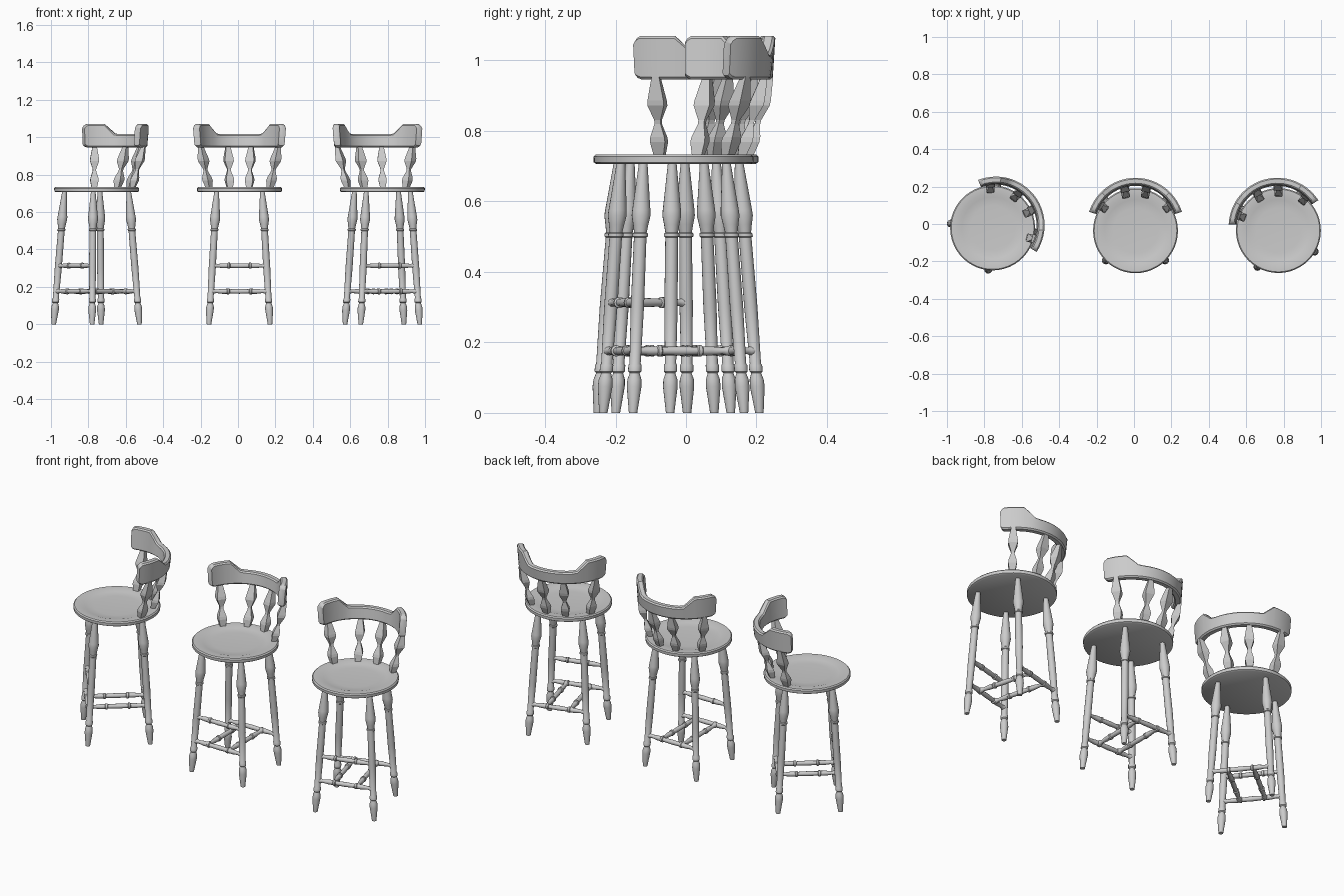
import bpy, bmesh
from math import sin, cos, pi, radians
from mathutils import Vector, Matrix

if "Cube" in bpy.data.objects:
    bpy.data.objects.remove(bpy.data.objects["Cube"])

TOP, FOOT = Vector((.122, .122, .712)), Vector((.163, .163, 0))


def add_object(name, bm, parent_matrix, smooth=True):
    bmesh.ops.recalc_face_normals(bm, faces=bm.faces)
    me = bpy.data.meshes.new(name)
    bm.to_mesh(me)
    bm.free()
    ob = bpy.data.objects.new(name, me)
    bpy.context.collection.objects.link(ob)
    ob.matrix_world = parent_matrix
    if smooth:
        bpy.ops.object.select_all(action='DESELECT')
        ob.select_set(True)
        bpy.context.view_layer.objects.active = ob
        bpy.ops.object.shade_smooth_by_angle(angle=radians(35))
    return ob


def skin(bm, rings):
    """Bridge closed rings of points and cap both ends."""
    vs = [[bm.verts.new(p) for p in r] for r in rings]
    n = len(vs[0])
    for a, b in zip(vs, vs[1:]):
        for i in range(n):
            bm.faces.new((a[i], a[(i + 1) % n], b[(i + 1) % n], b[i]))
    bm.faces.new(vs[0][::-1])
    bm.faces.new(vs[-1])


def turned(name, p, q, profile, mat, u, v, n=16, smooth=True):
    """Turned rod from p to q; profile is (fraction, radius)."""
    bm = bmesh.new()
    off = pi / 4 if n == 4 else 0
    skin(bm, [[p.lerp(q, t) + r * (cos(2 * pi * i / n + off) * u + sin(2 * pi * i / n + off) * v)
               for i in range(n)] for t, r in profile])
    return add_object(name, bm, mat, smooth)


X, Y, Z = Vector((1, 0, 0)), Vector((0, 1, 0)), Vector((0, 0, 1))

# heights in the leg profile are z values, scaled below
LEG = [(0, .012), (.075, .021), (.095, .02), (.113, .014), (.118, .019), (.135, .019),
       (.14, .016), (.3, .019), (.49, .018), (.498, .018), (.501, .022), (.509, .022),
       (.512, .018), (.535, .022), (.56, .027), (.575, .026), (.712, .012)]
RUNG = [(-.04, .006), (-.02, .013), (.02, .015), (.06, .012), (.09, .009), (.2, .013), (.28, .013),
        (.29, .016), (.32, .016), (.33, .011), (.5, .013), (.67, .011), (.68, .016), (.71, .016),
        (.72, .013), (.8, .013), (.91, .009), (.94, .012), (.98, .015), (1.02, .013), (1.04, .006)]
SPINDLE = [(0, .019), (.05, .022), (.19, .031), (.25, .029), (.41, .013), (.46, .013),
           (.64, .034), (.7, .033), (1, .015)]
SEAT = [(.218, .706), (.226, .711), (.227, .727), (.221, .733), (.185, .733), (.165, .727), (.12, .724)]


def leg_at(sx, sy, z):
    p = FOOT.lerp(TOP, z / TOP.z)
    return Vector((p.x * sx, p.y * sy, z))


def backrest(mat):
    """Curved rail with raised ends and a softened edge."""
    bm = bmesh.new()
    rings = []
    angles = [17.5, 19, 22] + list(range(26, 45, 6)) + [45, 50, 54, 58]
    angles += [64, 71, 78, 84]
    angles = angles + [90] + [180 - a for a in reversed(angles)]
    for a in angles:
        d = min(a, 180 - a)
        top = 1.016 + .054 * min(1, max(0, (59 - d) / 14))
        bot = .946
        if d < 22:
            e = .018 * ((22 - d) / 4.5) ** 2
            top, bot = top - e, bot + e * .6
        e = .007
        sec = [(.217, bot + e), (.217 + e, bot), (.253 - e, bot), (.253, bot + e),
               (.26, top - e), (.26 - e, top), (.224 + e, top), (.224, top - e)]
        rings.append([Vector((r * cos(radians(a)), .023 + r * sin(radians(a)), z)) for r, z in sec])
    skin(bm, rings)
    add_object("backrest", bm, mat)


def stool(x, y, turn):
    mat = Matrix.Translation((x, y, 0)) @ Matrix.Rotation(radians(turn), 4, 'Z')
    # dished round seat
    bm = bmesh.new()
    skin(bm, [[Vector((r * cos(2 * pi * i / 48), r * sin(2 * pi * i / 48), z)) for i in range(48)]
              for r, z in SEAT])
    add_object("seat", bm, mat)
    # splayed legs
    for sx in (-1, 1):
        for sy, side in ((-1, "front"), (1, "back")):
            turned(side + "_leg", leg_at(sx, sy, 0), leg_at(sx, sy, TOP.z),
                   [(z / TOP.z, r) for z, r in LEG], mat, X, Y)
    # rungs across the front and back
    for name, sy, z in (("front_footrest", -1, .313), ("front_rung", -1, .176), ("back_rung", 1, .176)):
        turned(name, leg_at(-1, sy, z), leg_at(1, sy, z), RUNG, mat, Y, Z, 12)
    # two rungs joining front to back
    for sx in (-1, 1):
        yy = leg_at(1, 1, .176).y
        turned("cross_rung", Vector((sx * .065, -yy, .176)), Vector((sx * .065, yy, .176)),
               [(min(1, max(0, t)), r) for t, r in RUNG[1:-1]], mat, X, Z, 12)
    # square-cut back spindles
    for sx in (-1, 1):
        for b, t in (((.052, .185), (.062, .25)), ((.162, .115), (.208, .155))):
            p, q = Vector((sx * b[0], b[1], .725)), Vector((sx * t[0], t[1], .955))
            out = Vector((q.x, q.y, 0)).normalized()
            turned("back_spindle", p, q, SPINDLE, mat, out * .85, Z.cross(out), 4, False)
    backrest(mat)


for place in ((-.756, -.021, -51), (.008, -.036, 0), (.772, -.035, 15)):
    stool(*place)
